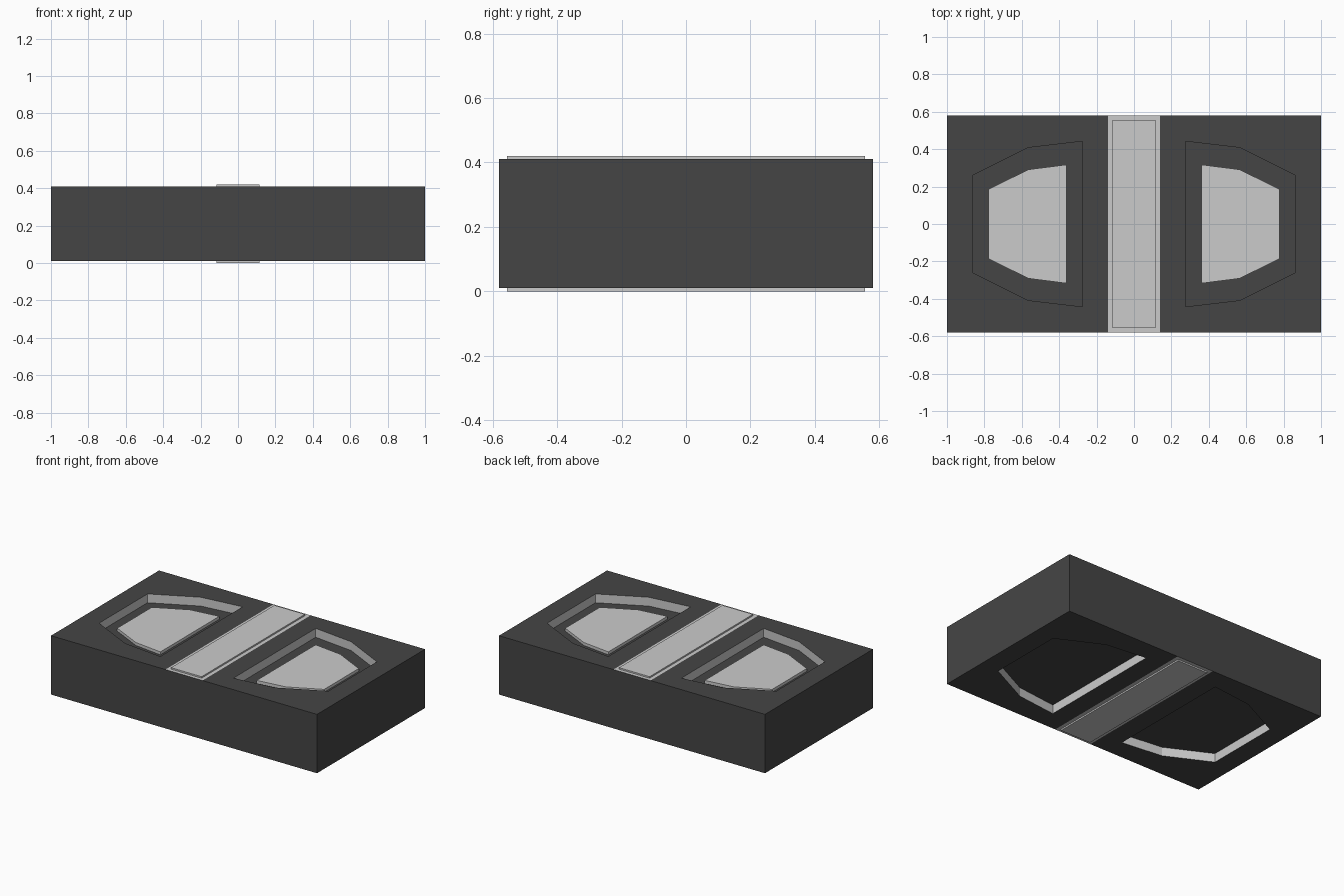
import bpy, bmesh

if "Cube" in bpy.data.objects:
    bpy.data.objects.remove(bpy.data.objects["Cube"])

W, D, Z0, Z1 = 1.0, 0.58, 0.01, 0.41     # body half sizes and heights
BAND = 0.14                              # half width of pale centre band
DEPTH = 0.06                             # pocket depth


def material(name, value):
    m = bpy.data.materials.new(name)
    m.diffuse_color = (value, value, value, 1)
    m.use_nodes = True
    m.node_tree.nodes["Principled BSDF"].inputs["Base Color"].default_value = m.diffuse_color
    return m


dark = material("dark_grey", 0.06)
pale = material("pale_grey", 0.8)


def finish(bm, name, mats):
    bmesh.ops.recalc_face_normals(bm, faces=bm.faces)
    me = bpy.data.meshes.new(name)
    bm.to_mesh(me)
    bm.free()
    for m in mats:
        me.materials.append(m)
    ob = bpy.data.objects.new(name, me)
    bpy.context.collection.objects.link(ob)
    return ob


def prism(name, half, side, z0, z1, mats, wall_index=0):
    """Extrude a half outline (mirrored in y), on the +x or -x side."""
    pts = [(x * side, y) for x, y in half]
    pts += [(x, -y) for x, y in reversed(pts)]
    bm = bmesh.new()
    face = bm.faces.new([bm.verts.new((x, y, z0)) for x, y in pts])
    ext = bmesh.ops.extrude_face_region(bm, geom=[face])
    for g in ext["geom"]:
        if isinstance(g, bmesh.types.BMVert):
            g.co.z = z1
    if not any(f is face for f in bm.faces):
        bm.faces.new([v for v in bm.verts if v.co.z == z0])
    bmesh.ops.recalc_face_normals(bm, faces=bm.faces)
    for f in bm.faces:
        f.material_index = wall_index if abs(f.normal.z) < 0.5 else 0
    return finish(bm, name, mats)


# Main block, split so the centre band is pale on top and bottom
bm = bmesh.new()
bmesh.ops.create_cube(bm, size=2)
for v in bm.verts:
    v.co.x *= W
    v.co.y *= D
    v.co.z = Z1 if v.co.z > 0 else Z0
for x in (-BAND, BAND):
    bmesh.ops.bisect_plane(bm, geom=bm.verts[:] + bm.edges[:] + bm.faces[:],
                           plane_co=(x, 0, 0), plane_no=(1, 0, 0))
bm.normal_update()
for f in bm.faces:
    if abs(f.normal.z) > 0.5 and abs(f.calc_center_median().x) < BAND:
        f.material_index = 1
body = finish(bm, "body", [dark, pale])

# Pockets cut into both faces: pale walls, dark floors
outer = [(0.275, 0.442), (0.565, 0.408), (0.862, 0.26)]
inner = [(0.362, 0.317), (0.565, 0.291), (0.778, 0.186)]
bpy.context.view_layer.objects.active = body
for side in (-1, 1):
    for z0, z1 in ((Z1 - DEPTH, Z1 + 0.1), (Z0 - 0.1, Z0 + DEPTH)):
        cutter = prism("pocket_cutter", outer, side, z0, z1, [dark, pale], 1)
        cutter.hide_render = True
        mod = body.modifiers.new("pocket", 'BOOLEAN')
        mod.operation = 'DIFFERENCE'
        mod.solver = 'EXACT'
        mod.object = cutter
        bpy.ops.object.modifier_apply(modifier=mod.name)
        bpy.data.objects.remove(cutter)

# Raised pads on the upper pocket floors
for side, label in ((-1, "left"), (1, "right")):
    prism(label + "_pad", inner, side, Z1 - DEPTH, Z1 - 0.04, [pale])

# Raised strips along the centre band, top and bottom
for label, z0, z1 in (("top", Z1, Z1 + 0.01), ("bottom", Z0 - 0.01, Z0)):
    bm = bmesh.new()
    bmesh.ops.create_cube(bm, size=2)
    for v in bm.verts:
        v.co.x *= 0.115
        v.co.y *= 0.555
        v.co.z = z1 if v.co.z > 0 else z0
    # leave the hidden seating face open
    seat = [f for f in bm.faces
            if all(abs(v.co.z - (z0 if label == "top" else z1)) < 1e-6 for v in f.verts)]
    normals_done = finish_name = label + "_strip"
    bmesh.ops.recalc_face_normals(bm, faces=bm.faces)
    bmesh.ops.delete(bm, geom=seat, context='FACES_ONLY')
    finish(bm, finish_name, [pale])
